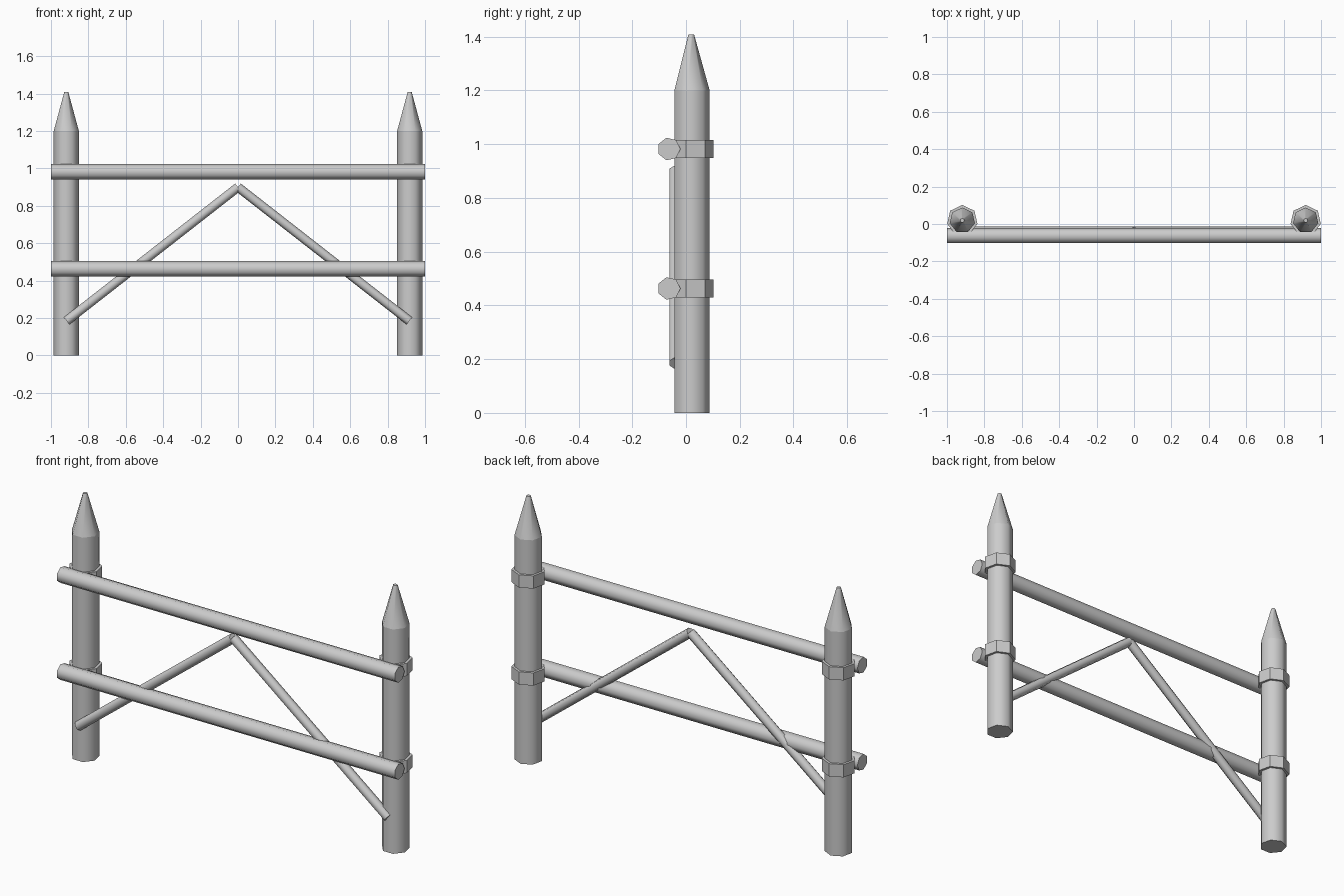
import bpy, bmesh, math
from mathutils import Vector

if "Cube" in bpy.data.objects:
    bpy.data.objects.remove(bpy.data.objects["Cube"])

SIDES = 7


def pole(name, a, b, r1, r2=None, smooth=True, caps=(True, True)):
    """Seven-sided pole from a to b with one corner facing the back (+y)."""
    a, b = Vector(a), Vector(b)
    r2 = r1 if r2 is None else r2
    u = Vector((0, 1, 0))
    v = (b - a).normalized().cross(u)
    bm = bmesh.new()
    rings = []
    for centre, r in ((a, r1), (b, r2)):
        rings.append([bm.verts.new(centre + r * (u * math.cos(t) + v * math.sin(t)))
                      for t in (2 * math.pi * i / SIDES for i in range(SIDES))])
    for i in range(SIDES):
        j = (i + 1) % SIDES
        f = bm.faces.new((rings[0][i], rings[0][j], rings[1][j], rings[1][i]))
        f.smooth = smooth
    for ring, wanted in zip(rings, caps):
        if wanted:
            bm.faces.new(ring)
    if all(caps):
        bmesh.ops.recalc_face_normals(bm, faces=bm.faces)
    else:
        # open poles: orient every face away from the middle
        mid = (a + b) / 2
        for f in bm.faces:
            f.normal_update()
            if f.normal.dot(f.calc_center_median() - mid) < 0:
                f.normal_flip()
    mesh = bpy.data.meshes.new(name)
    bm.to_mesh(mesh)
    bm.free()
    obj = bpy.data.objects.new(name, mesh)
    bpy.context.collection.objects.link(obj)
    return obj


POST_X, POST_Y = 0.918, 0.019
RAIL_Y, BRACE_Y = -0.0634, -0.0395
RAILS = (("lower", 0.463), ("upper", 0.982))

for side, s in (("left", -1), ("right", 1)):
    x = s * POST_X
    # post with sharpened top
    pole(f"{side}_post", (x, POST_Y, 0), (x, POST_Y, 1.2), 0.069, caps=(True, False))
    pole(f"{side}_post_tip", (x, POST_Y, 1.2), (x, POST_Y, 1.409), 0.069, 0.011,
         caps=(False, True))
    # straps holding the rails
    for level, z in RAILS:
        pole(f"{side}_{level}_strap", (x, POST_Y, z - 0.034), (x, POST_Y, z + 0.034),
             0.083, smooth=False)
    # diagonal brace
    pole(f"{side}_brace", (s * 0.916, BRACE_Y, 0.185), (0, BRACE_Y, 0.90), 0.025)

# horizontal rails
for level, z in RAILS:
    pole(f"{level}_rail", (-1, RAIL_Y, z), (1, RAIL_Y, z), 0.0428)
